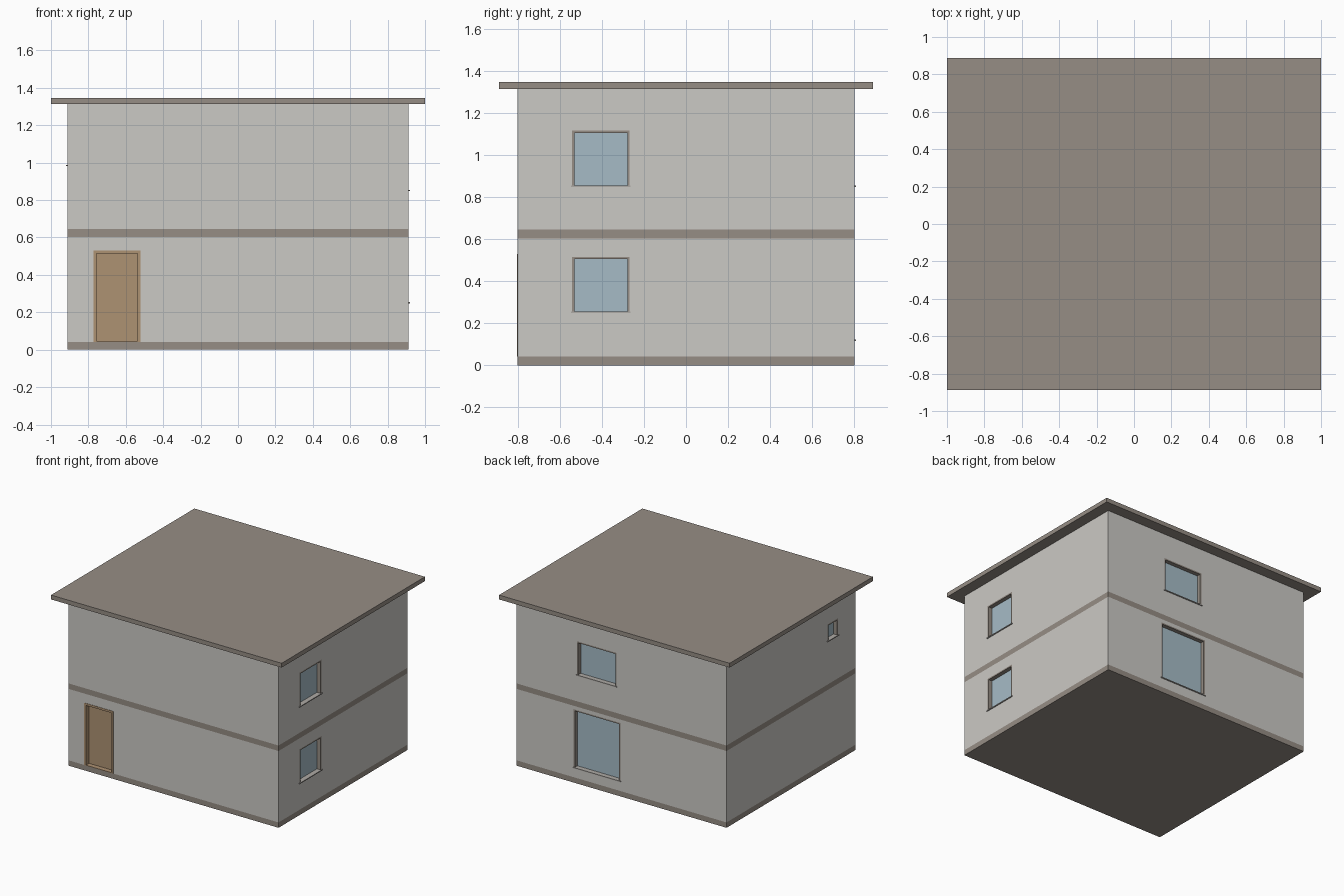
import bpy, bmesh, math
from mathutils import Matrix, Vector

if "Cube" in bpy.data.objects:
    bpy.data.objects.remove(bpy.data.objects["Cube"])

HX, HY, WALL_TOP = 0.912, 0.80, 1.313   # wall half sizes and height


def material(name, rgb):
    m = bpy.data.materials.new(name)
    m.diffuse_color = (*rgb, 1)
    m.use_nodes = True
    m.node_tree.nodes["Principled BSDF"].inputs["Base Color"].default_value = m.diffuse_color
    return m


PLASTER = material("pale plaster", (0.60, 0.585, 0.555))
BROWN = material("grey brown", (0.305, 0.268, 0.234))
GLASS = material("blue glass", (0.38, 0.50, 0.565))
WOOD = material("tan wood", (0.42, 0.287, 0.17))
SILL = material("sill stone", (0.42, 0.40, 0.375))


def make_object(name, bm, *mats):
    bmesh.ops.recalc_face_normals(bm, faces=bm.faces)
    me = bpy.data.meshes.new(name)
    bm.to_mesh(me)
    bm.free()
    for m in mats:
        me.materials.append(m)
    ob = bpy.data.objects.new(name, me)
    bpy.context.collection.objects.link(ob)
    return ob


def add_box(bm, lo, hi, mat=Matrix()):
    lo, hi = Vector(lo), Vector(hi)
    size = hi - lo
    m = mat @ Matrix.Translation((lo + hi) / 2) @ Matrix.Diagonal((*size, 1))
    bmesh.ops.create_cube(bm, size=1, matrix=m)


def box(name, lo, hi, material, mat=Matrix()):
    bm = bmesh.new()
    add_box(bm, lo, hi, mat)
    return make_object(name, bm, material)


# Walls with flush brown bands at the base and between the floors
bm = bmesh.new()
add_box(bm, (-HX, -HY, 0), (HX, HY, WALL_TOP))
for z in (0.042, 0.602, 0.645):
    bmesh.ops.bisect_plane(bm, geom=bm.verts[:] + bm.edges[:] + bm.faces[:],
                           plane_co=(0, 0, z), plane_no=(0, 0, 1))
for f in bm.faces:
    z = f.calc_center_median().z
    f.material_index = int(z < 0.042 or 0.602 < z < 0.645)
walls = make_object("walls", bm, PLASTER, BROWN)

# Flat overhanging roof slab
box("roof_slab", (-1, -0.888, WALL_TOP), (1, 0.888, 1.347), BROWN)

# Each side: turn about z and distance of its wall from the centre
SIDES = {"front": (0, HY), "right": (90, HX), "back": (180, HY), "left": (-90, HX)}


def opening(name, side, a, b, z0, z1, rim, low_rim, depth, proud, frame_mat, pane_mat):
    """Cut a hole from a to b along the wall, line it and set a pane in it."""
    turn, dist = SIDES[side]
    m = Matrix.Rotation(math.radians(turn), 4, 'Z') @ Matrix.Translation((0, -dist, 0))
    cutter = box("cutter", (a, -0.1, z0), (b, depth + 0.01, z1), frame_mat, m)
    mod = walls.modifiers.new("hole", 'BOOLEAN')
    mod.operation, mod.solver, mod.object = 'DIFFERENCE', 'EXACT', cutter
    bpy.context.view_layer.objects.active = walls
    bpy.ops.object.modifier_apply(modifier=mod.name)
    bpy.data.objects.remove(cutter)
    # Frame lining: two jambs, a head and a low rail
    bm = bmesh.new()
    for x0, x1, h0, h1 in ((a, a + rim, z0, z1), (b - rim, b, z0, z1),
                           (a + rim, b - rim, z1 - rim, z1),
                           (a + rim, b - rim, z0, z0 + low_rim)):
        add_box(bm, (x0, -proud, h0), (x1, depth + 0.01, h1), m)
    make_object(name + "_frame", bm, frame_mat)
    box(name + "_pane", (a + rim, depth, z0 + low_rim),
        (b - rim, depth + 0.01, z1 - rim), pane_mat, m)
    return m


# Front door
opening("front_door", "front", -0.772, -0.521, 0.042, 0.53, 0.016, 0.004,
        0.035, 0.003, WOOD, WOOD)

# Windows: side, start and end along the wall, bottom, top
WINDOWS = {
    "right_lower_window": ("right", -0.541, -0.268, 0.25, 0.516),
    "right_upper_window": ("right", -0.541, -0.268, 0.85, 1.116),
    "back_lower_window": ("back", -0.415, -0.01, 0.117, 0.575),
    "back_upper_window": ("back", -0.386, -0.042, 0.85, 1.116),
    "left_small_window": ("left", 0.45, 0.582, 0.983, 1.116),
}
for name, (side, a, b, z0, z1) in WINDOWS.items():
    m = opening(name, side, a, b, z0, z1, 0.011, 0.003, 0.032, 0.0, BROWN, GLASS)
    # Thin projecting sill
    box(name + "_sill", (a - 0.005, -0.007, z0 - 0.002), (b + 0.005, -0.0005, z0 + 0.005), SILL, m)
    box(name + "_sill_top", (a + 0.011, -0.001, z0 + 0.003), (b - 0.011, 0.032, z0 + 0.005), SILL, m)
